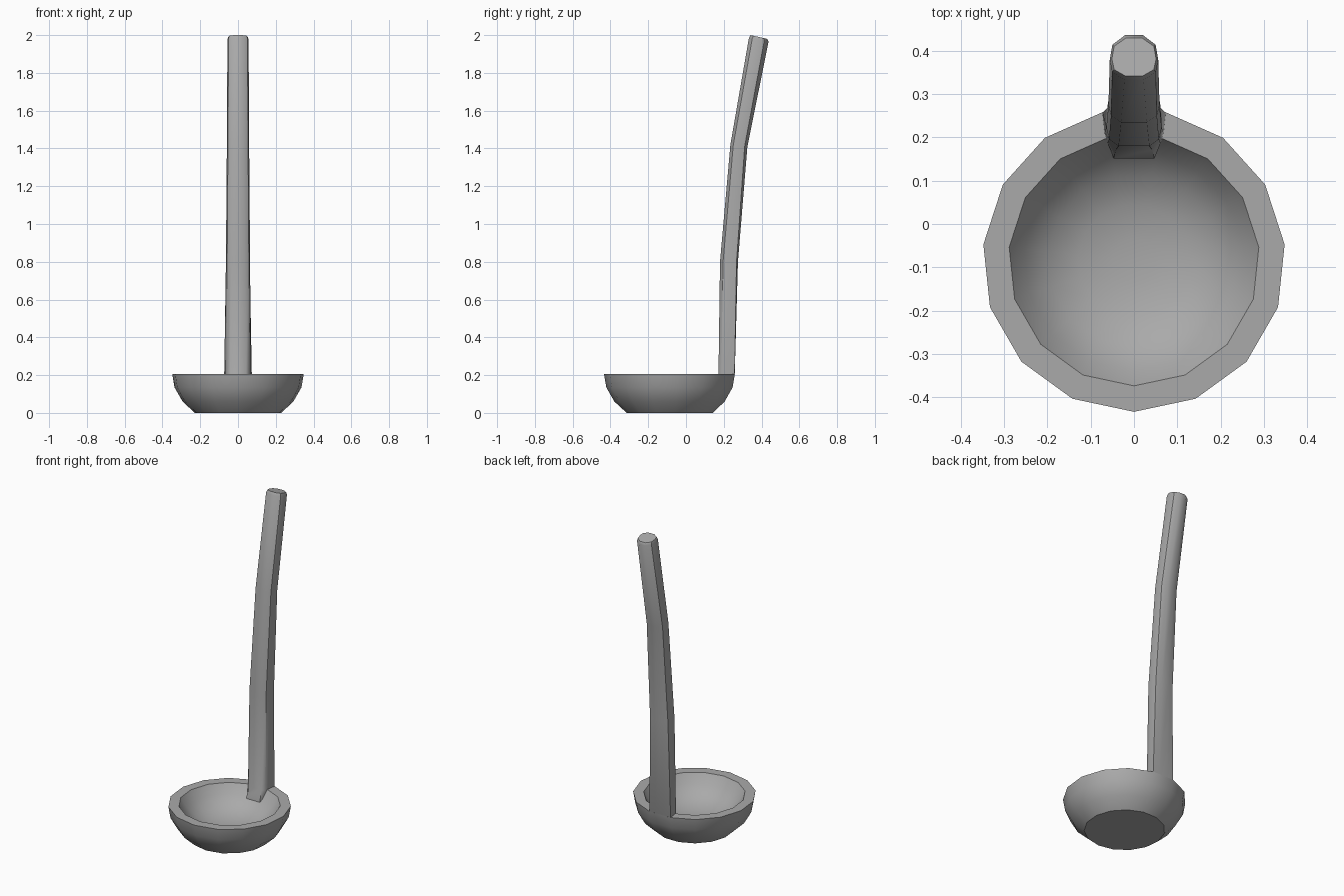
import bpy
import bmesh
from math import sin, cos, tau

cube = bpy.data.objects.get("Cube")
if cube:
    bpy.data.objects.remove(cube, do_unlink=True)

steel = bpy.data.materials.new("grey_steel")
steel.use_nodes = True
GREY = (0.4, 0.4, 0.4, 1)
steel.diffuse_color = GREY
steel.node_tree.nodes["Principled BSDF"].inputs["Base Color"].default_value = GREY


def loft(name, rings):
    """Skin a list of equal-length point loops and cap both ends."""
    bm = bmesh.new()
    loops = [[bm.verts.new(p) for p in ring] for ring in rings]
    n = len(loops[0])
    for low, high in zip(loops, loops[1:]):
        for i in range(n):
            j = (i + 1) % n
            bm.faces.new((low[i], low[j], high[j], high[i]))
    bm.faces.new(loops[0][::-1])
    bm.faces.new(loops[-1])
    bmesh.ops.recalc_face_normals(bm, faces=bm.faces)
    mesh = bpy.data.meshes.new(name)
    bm.to_mesh(mesh)
    bm.free()
    obj = bpy.data.objects.new(name, mesh)
    bpy.context.collection.objects.link(obj)
    mesh.materials.append(steel)
    bpy.ops.object.select_all(action="DESELECT")
    obj.select_set(True)
    bpy.context.view_layer.objects.active = obj
    bpy.ops.object.shade_smooth_by_angle(angle=0.65)
    return obj


# Bowl: fifteen-sided, outer wall up to the rim, then down the shallow inside
SIDES, CENTRE_Y = 15, -0.084


def circle(r, z):
    return [(r * sin(tau * i / SIDES), CENTRE_Y - r * cos(tau * i / SIDES), z)
            for i in range(SIDES)]


bowl_profile = [(0.23, 0), (0.295, 0.06), (0.338, 0.135), (0.35, 0.205),
                (0.29, 0.205), (0.255, 0.15), (0.2, 0.1), (0.13, 0.07), (0.05, 0.058)]
loft("bowl", [circle(r, z) for r, z in bowl_profile])


# Handle: ten-sided bar with a broad back, its foot sunk into the bowl wall
def section(z, front, back, f, s, b, bulge, tilt=0):
    """Half widths: f at the front, s at the sides, b at the back corners."""
    d = back - front
    half = [(f, 0), (0.9 * s, 0.17), (s, 0.45), (b, 1 - bulge), (0.4 * b, 1)]
    right = [(x, front + t * d, z - tilt * t) for x, t in half]
    return right + [(-x, y, h) for x, y, h in reversed(right)]


loft("handle", [
    section(0.11, 0.151, 0.205, 0.047, 0.054, 0.05, 0.05),
    section(0.15, 0.151, 0.235, 0.047, 0.057, 0.06, 0.03),
    section(0.205, 0.172, 0.258, 0.042, 0.068, 0.073, 0.01),
    section(0.8, 0.18, 0.275, 0.036, 0.064, 0.062, 0.08),
    section(1.42, 0.235, 0.325, 0.03, 0.059, 0.055, 0.16, 0.01),
    section(1.985, 0.333, 0.437, 0.022, 0.056, 0.05, 0.22, 0.02),
    section(2.0, 0.342, 0.43, 0.02, 0.051, 0.046, 0.22, 0.02),
])
